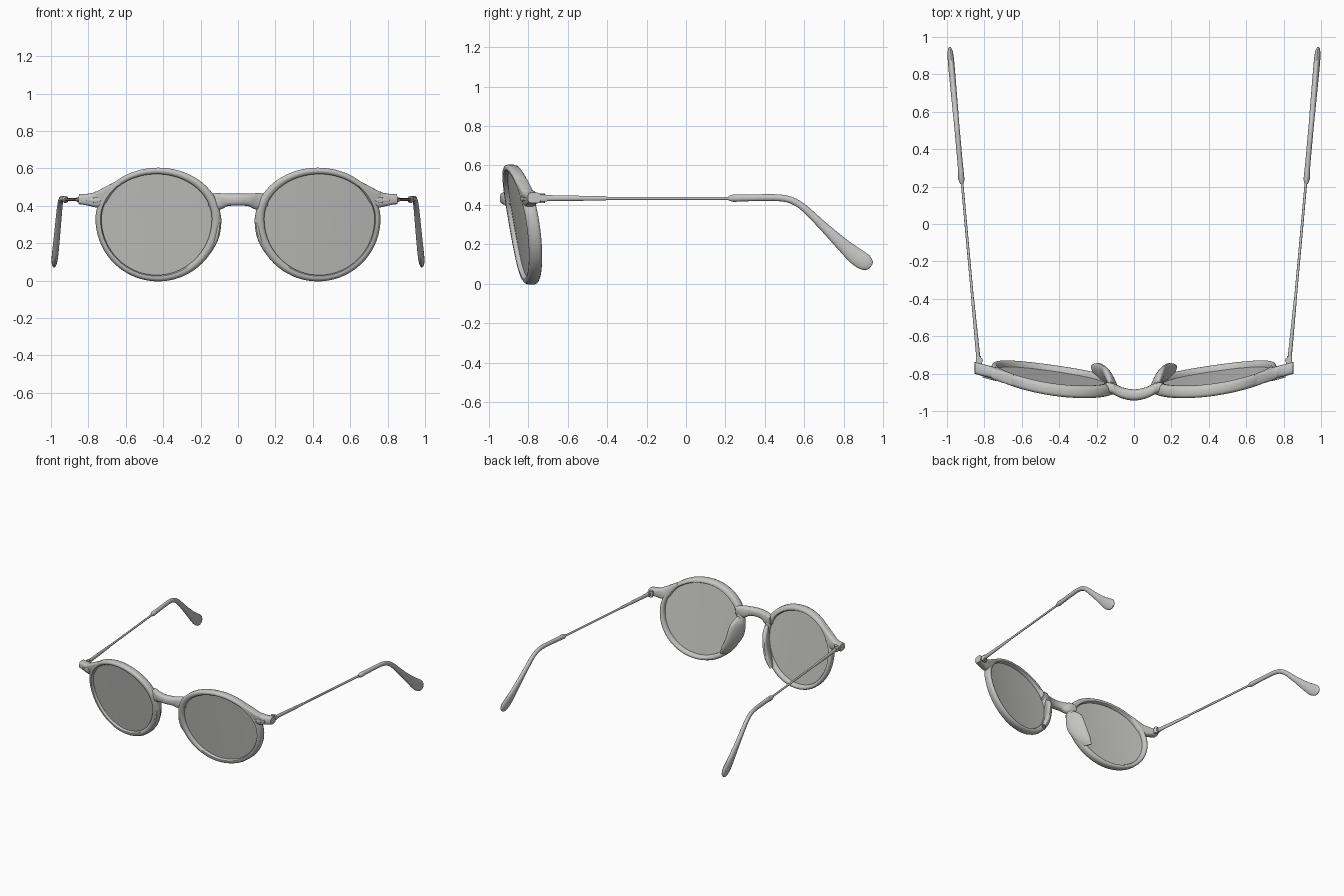
import bpy, bmesh, math
from mathutils import Vector

if "Cube" in bpy.data.objects:
    bpy.data.objects.remove(bpy.data.objects["Cube"], do_unlink=True)

GREY = (0.56, 0.56, 0.55, 1)
grey = bpy.data.materials.new("warm grey")
grey.diffuse_color = GREY
grey.use_nodes = True
grey.node_tree.nodes["Principled BSDF"].inputs["Base Color"].default_value = GREY


def finish(name, bm, mirror=True, angle=40):
    """Turn a bmesh into a smooth object, mirrored across x when asked."""
    bmesh.ops.recalc_face_normals(bm, faces=bm.faces)
    me = bpy.data.meshes.new(name)
    bm.to_mesh(me)
    bm.free()
    me.materials.append(grey)
    me.shade_smooth()
    me.set_sharp_from_angle(angle=math.radians(angle))
    ob = bpy.data.objects.new(name, me)
    bpy.context.collection.objects.link(ob)
    if mirror:
        ob.modifiers.new("Mirror", "MIRROR").use_mirror_merge = False
    return ob


def bridge_rings(bm, rings, closed=False):
    count = len(rings[0])
    pairs = list(zip(rings, rings[1:])) + ([(rings[-1], rings[0])] if closed else [])
    for r, s in pairs:
        for i in range(count):
            j = (i + 1) % count
            bm.faces.new((r[i], r[j], s[j], s[i]))


def smooth_stations(st, steps):
    """Catmull-Rom through the stations, sizes included."""
    out = []
    for i in range(len(st) - 1):
        a, b, c, d = st[max(i - 1, 0)], st[i], st[i + 1], st[min(i + 2, len(st) - 1)]
        for k in range(steps):
            t = k / steps
            out.append([0.5 * (2 * q + (r - p) * t + (2 * p - 5 * q + 4 * r - s) * t * t
                               + (3 * q - p - 3 * r + s) * t ** 3)
                        for p, q, r, s in zip(a, b, c, d)])
    return out + [list(st[-1])]


def loft(name, stations, u, steps=5, power=1.0, sides=20, mirror=True):
    """Stations are x, y, z, half size along u, half size across u."""
    st = smooth_stations(stations, steps)
    u = Vector(u).normalized()
    bm = bmesh.new()
    rings = []
    for i, (x, y, z, a, b) in enumerate(st):
        tangent = Vector(st[min(i + 1, len(st) - 1)][:3]) - Vector(st[max(i - 1, 0)][:3])
        v = tangent.cross(u).normalized()
        ring = []
        for k in range(sides):
            t = math.tau * k / sides
            c, s = math.cos(t), math.sin(t)
            c = math.copysign(abs(c) ** power, c)
            s = math.copysign(abs(s) ** power, s)
            ring.append(bm.verts.new(Vector((x, y, z)) + u * a * c + v * b * s))
        rings.append(ring)
    bridge_rings(bm, rings)
    bm.faces.new(rings[0])
    bm.faces.new(rings[-1])
    return finish(name, bm, mirror)


def front_y(x, z):
    """Front surface of the wrapped and tilted frame."""
    return -0.90 + 0.165 * x * x - 0.17 * (z - 0.3)


def rim_point(t, grow, depth):
    """Point on the lens outline, pushed outward by grow and back by depth."""
    s = math.sin(t)
    x = 0.435 - 0.2 * grow + (0.295 + grow) * math.cos(t)
    z = 0.33 + ((0.24 if s > 0 else 0.30) + 0.85 * grow) * s
    return Vector((x, front_y(x, z) + depth, z))


# Rims: rounded section swept round each lens
SECTION = [(0, 0.012), (0.007, 0.002), (0.022, 0), (0.034, 0.006), (0.04, 0.018),
           (0.04, 0.048), (0.034, 0.06), (0.022, 0.066), (0.007, 0.064), (0, 0.054)]
N = 72
bm = bmesh.new()
bridge_rings(bm, [[bm.verts.new(rim_point(math.tau * i / N, g, d)) for g, d in SECTION]
                  for i in range(N)], closed=True)
finish("rims", bm, angle=50)

# Lenses: curved thin discs
bm = bmesh.new()
for depth in (0.024, 0.036):
    rings = []
    for f in (1, 0.8, 0.6, 0.4, 0.2):
        ring = []
        for i in range(N):
            p = rim_point(math.tau * i / N, 0.003, 0)
            x, z = 0.435 + (p.x - 0.435) * f, 0.33 + (p.z - 0.33) * f
            ring.append(bm.verts.new((x, front_y(x, z) + depth, z)))
        rings.append(ring)
    bridge_rings(bm, rings)
    bm.faces.new(rings[-1])
finish("lenses", bm)

# Nose bridge
half = [(0.155, -0.873, 0.432, 0.028, 0.033), (0.11, -0.882, 0.424, 0.03, 0.046),
        (0.06, -0.904, 0.432, 0.03, 0.034)]
loft("nose_bridge", [(-x, *r) for x, *r in half] + [(0, -0.914, 0.433, 0.03, 0.032)] + half[::-1],
     (0, 1, 0), power=0.75, mirror=False)

# Nose pads on the back of the rims
loft("nose_pads", [(0.127, -0.855, 0.39, 0.015, 0.008), (0.125, -0.837, 0.34, 0.062, 0.022),
                   (0.14, -0.82, 0.24, 0.075, 0.023), (0.175, -0.80, 0.16, 0.062, 0.023),
                   (0.21, -0.785, 0.105, 0.035, 0.014)], (0.45, 0.9, 0), power=0.9)

# End pieces flaring out to the hinges
ends = [(0.64, 0.525, 0.012), (0.70, 0.476, 0.028), (0.745, 0.437, 0.043),
        (0.79, 0.433, 0.034), (0.825, 0.435, 0.029), (0.852, 0.436, 0.027)]
loft("end_pieces", [(x, front_y(x, z) + 0.034, z, 0.032, h) for x, z, h in ends],
     (0, 1, 0), power=0.55)

# Rivets on the front of the end pieces
for name, x0, x1, h in (("rivet_bars", 0.735, 0.81, 0.008), ("rivet_heads", 0.75, 0.775, 0.015)):
    loft(name, [(x, front_y(x, 0.43) + 0.002, 0.43, 0.009, h) for x in (x0, x1)],
         (0, 1, 0), steps=1, power=0.5)

# Hinges
loft("hinge_blocks", [(0.828, -0.765, 0.434, 0.017, 0.02), (0.832, -0.705, 0.434, 0.013, 0.017)],
     (1, 0, 0), steps=1, power=0.4)
loft("hinge_barrels", [(0.822, -0.728, z, 0.014, 0.014) for z in (0.41, 0.458)],
     (1, 0, 0), steps=1)

# Thin temple arms
loft("temple_arms", [(0.832, -0.72, 0.434, 0.011, 0.016), (0.862, -0.41, 0.433, 0.008, 0.011),
                     (0.863, -0.40, 0.433, 0.007, 0.008), (0.921, 0.24, 0.433, 0.007, 0.008)],
     (1, 0, 0), steps=1, sides=14)

# Collars where the tips begin
loft("tip_collars", [(0.921, 0.215, 0.433, 0.009, 0.011), (0.923, 0.24, 0.434, 0.017, 0.019),
                     (0.926, 0.275, 0.435, 0.015, 0.018)], (1, 0, 0), steps=1)

# Curved, flattened ear tips
tip = [(0.27, 0.435, 0.015, 0.018), (0.34, 0.436, 0.014, 0.017), (0.41, 0.437, 0.014, 0.017),
       (0.48, 0.435, 0.014, 0.017), (0.54, 0.421, 0.014, 0.017), (0.60, 0.383, 0.015, 0.018),
       (0.70, 0.288, 0.016, 0.023), (0.80, 0.193, 0.017, 0.034), (0.865, 0.137, 0.017, 0.043),
       (0.91, 0.108, 0.015, 0.041), (0.935, 0.094, 0.009, 0.024), (0.94, 0.091, 0.003, 0.008)]
loft("ear_tips", [(0.92 + 0.09 * (y - 0.22), y, z, a, b) for y, z, a, b in tip], (1, 0, 0))
